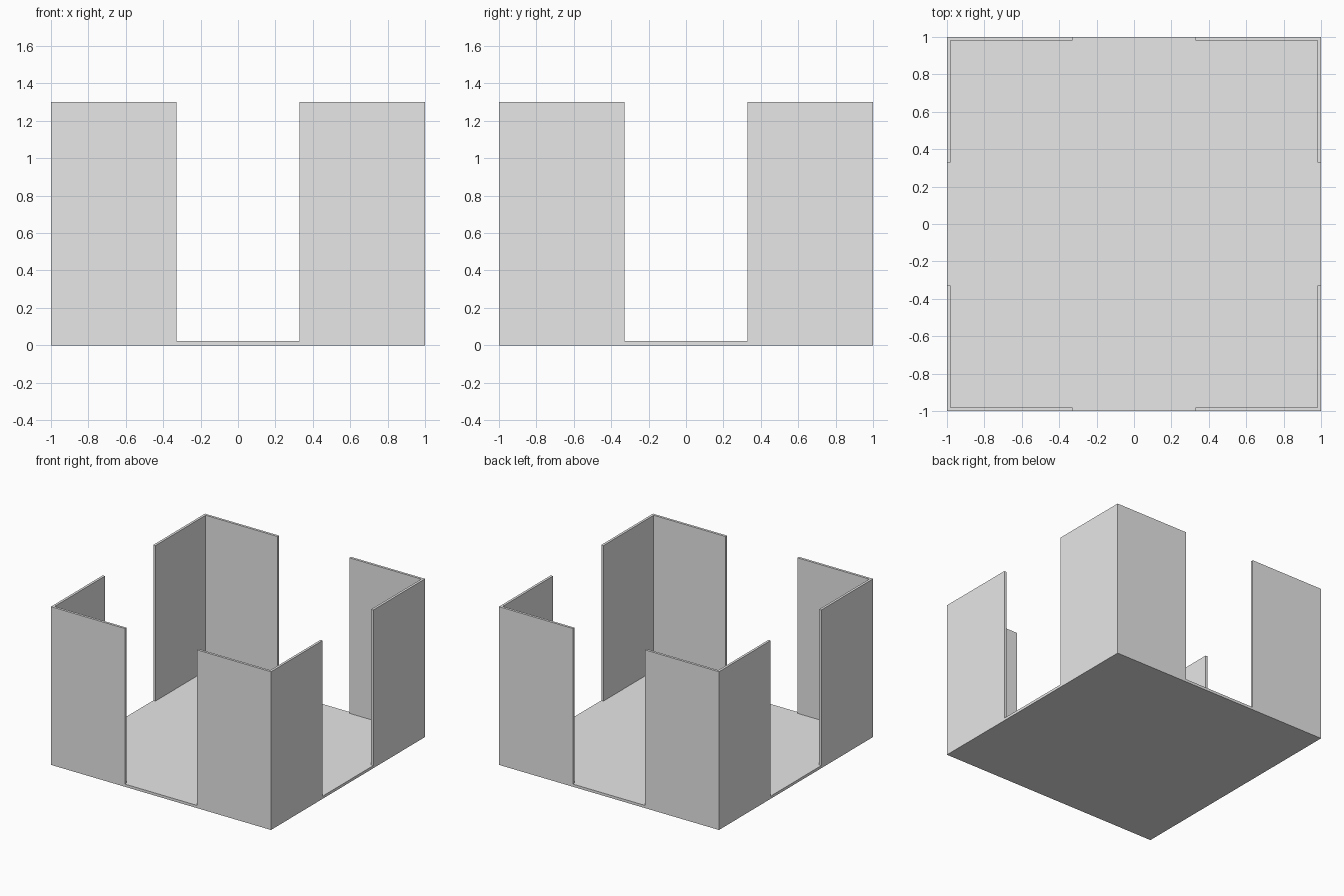
import bpy
import bmesh
from mathutils import Matrix, Vector
from math import pi

cube = bpy.data.objects.get("Cube")
if cube:
    bpy.data.objects.remove(cube, do_unlink=True)

HALF = 1.0        # half the floor width
GAP = 0.328       # half the opening width
WALL = 0.02       # wall thickness
FLOOR = 0.022     # floor thickness
HEIGHT = 1.3

grey = bpy.data.materials.new("light_grey")
grey.use_nodes = True
grey.diffuse_color = (0.8, 0.8, 0.8, 1)
grey.node_tree.nodes["Principled BSDF"].inputs["Base Color"].default_value = (0.8, 0.8, 0.8, 1)


def prism(name, profile, bottom, top, turn=0.0):
    """Extrude a flat outline upwards, then turn it about the z axis."""
    bm = bmesh.new()
    face = bm.faces.new([bm.verts.new((x, y, bottom)) for x, y in profile])
    raised = bmesh.ops.extrude_face_region(bm, geom=[face])["geom"]
    verts = [v for v in raised if isinstance(v, bmesh.types.BMVert)]
    bmesh.ops.translate(bm, verts=verts, vec=Vector((0, 0, top - bottom)))
    bmesh.ops.transform(bm, matrix=Matrix.Rotation(turn, 4, "Z"), verts=bm.verts)
    bmesh.ops.recalc_face_normals(bm, faces=bm.faces)
    mesh = bpy.data.meshes.new(name)
    bm.to_mesh(mesh)
    bm.free()
    mesh.materials.append(grey)
    obj = bpy.data.objects.new(name, mesh)
    bpy.context.collection.objects.link(obj)
    return obj


# Square floor slab
prism("floor", [(-HALF, -HALF), (HALF, -HALF), (HALF, HALF), (-HALF, HALF)], 0, FLOOR)

# L-shaped corner walls, one per corner, leaving an opening on every side
inner = HALF - WALL
corner = [(HALF, HALF), (GAP, HALF), (GAP, inner), (inner, inner), (inner, GAP), (HALF, GAP)]
names = ["back_left", "back_right", "front_right", "front_left"]
for i, side in enumerate(names):
    prism(side + "_corner_wall", corner, FLOOR, HEIGHT, i * pi / 2)
